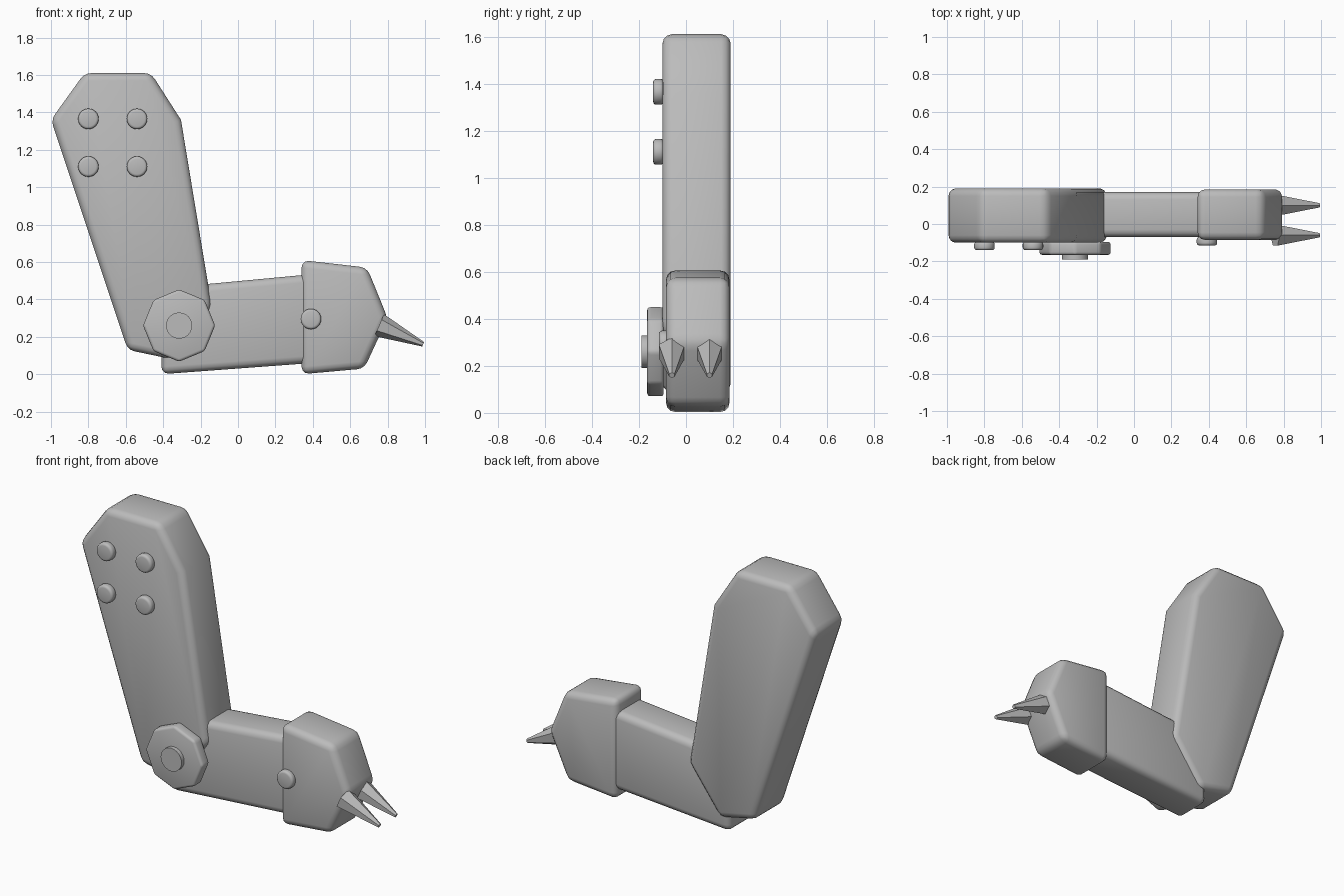
import bpy, bmesh, math
from mathutils import Vector

if "Cube" in bpy.data.objects:
    bpy.data.objects.remove(bpy.data.objects["Cube"])

grey = bpy.data.materials.new("plain grey")
grey.use_nodes = True
GREY = (0.5, 0.5, 0.5, 1)
grey.diffuse_color = GREY
grey.node_tree.nodes["Principled BSDF"].inputs["Base Color"].default_value = GREY


def finish(name, bm, bevel=0, segments=3, smooth=True):
    """Turn a bmesh into a named object with rounded edges."""
    bmesh.ops.recalc_face_normals(bm, faces=bm.faces)
    mesh = bpy.data.meshes.new(name)
    bm.to_mesh(mesh)
    bm.free()
    mesh.materials.append(grey)
    ob = bpy.data.objects.new(name, mesh)
    bpy.context.collection.objects.link(ob)
    bpy.ops.object.select_all(action='DESELECT')
    ob.select_set(True)
    bpy.context.view_layer.objects.active = ob
    if bevel:
        mod = ob.modifiers.new("rounded edges", 'BEVEL')
        mod.width = bevel
        mod.segments = segments
        mod.limit_method = 'ANGLE'
        mod.angle_limit = math.radians(30)
        bpy.ops.object.modifier_apply(modifier=mod.name)
    if smooth:
        bpy.ops.object.shade_smooth_by_angle(angle=math.radians(32))
    return ob


def slab(name, outline, front, back, bevel):
    """Side outline (x, z) extruded from front to back."""
    bm = bmesh.new()
    face = bm.faces.new([bm.verts.new((x, front, z)) for x, z in outline])
    out = bmesh.ops.extrude_face_region(bm, geom=[face])
    for v in out["geom"]:
        if isinstance(v, bmesh.types.BMVert):
            v.co.y = back
    return finish(name, bm, bevel)


def peg(name, start, end, r1, r2, sides, bevel=0, turn=0, smooth=True):
    """Cylinder or cone between two points."""
    start, end = Vector(start), Vector(end)
    axis = end - start
    bm = bmesh.new()
    bmesh.ops.create_cone(bm, cap_ends=True, segments=sides, radius1=r1,
                          radius2=r2, depth=axis.length)
    quat = axis.to_track_quat('Z', 'Y')
    for v in bm.verts:
        c, s = math.cos(turn), math.sin(turn)
        x, y, z = v.co
        v.co = quat @ Vector((c * x - s * y, s * x + c * y, z)) + (start + end) / 2
    return finish(name, bm, bevel, smooth=smooth)


# Arm segments
slab("upper_arm", [(-1.0, 1.36), (-0.82, 1.61), (-0.465, 1.61), (-0.305, 1.36),
                   (-0.14, 0.36), (-0.35, 0.08), (-0.59, 0.13)], -0.1, 0.19, 0.04)
slab("forearm", [(-0.41, 0.0), (0.4, 0.06), (0.4, 0.535), (-0.4, 0.46)],
     -0.07, 0.17, 0.04)
slab("hand", [(0.34, 0.61), (0.69, 0.57), (0.8, 0.3), (0.675, 0.03), (0.34, 0.0)],
     -0.085, 0.185, 0.04)

# Elbow joint
peg("elbow_plate", (-0.315, -0.095, 0.26), (-0.315, -0.165, 0.26),
    0.193, 0.193, 8, 0.015)
peg("elbow_hub", (-0.315, -0.15, 0.26), (-0.315, -0.19, 0.26), 0.07, 0.07, 24)

# Bolts on the shoulder and the wrist
for x in (-0.8, -0.54):
    for z in (1.365, 1.11):
        peg("shoulder_bolt", (x, -0.095, z), (x, -0.14, z), 0.055, 0.055, 24, 0.014)
peg("wrist_bolt", (0.39, -0.07, 0.295), (0.39, -0.115, 0.295), 0.055, 0.055, 24, 0.014)

# Pair of tapered claws
for y in (-0.06, 0.1):
    peg("claw", (0.755, y, 0.262), (0.99, y, 0.16), 0.064, 0.013, 6, smooth=False)
